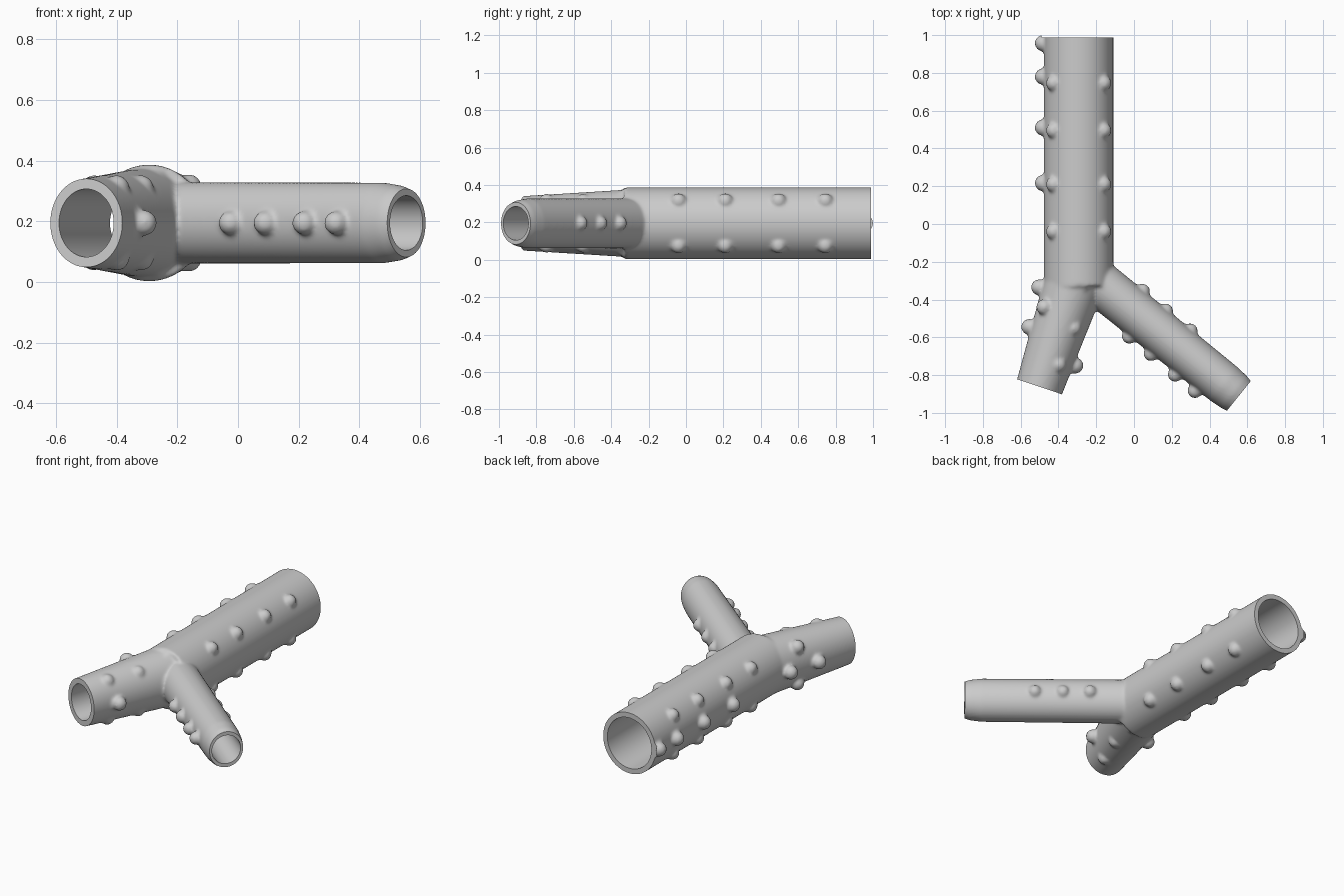
import bpy, bmesh, math
from mathutils import Vector, Matrix

if "Cube" in bpy.data.objects:
    bpy.data.objects.remove(bpy.data.objects["Cube"])

ZC = 0.195      # height of every tube axis
SEG = 72


def tube(bm, start, end, sections):
    """Closed solid along start->end; sections are (distance from end, side radius, vertical radius)."""
    a, b = Vector((*start, ZC)), Vector((*end, ZC))
    d = (b - a).normalized()
    up = Vector((0, 0, 1))
    side = up.cross(d)
    rings = []
    for off, rs, rz in sections:
        c = a if off is None else b + d * off
        rings.append([bm.verts.new(c + side * rs * math.cos(t) + up * rz * math.sin(t))
                      for t in (2 * math.pi * i / SEG for i in range(SEG))])
    for r0, r1 in zip(rings, rings[1:]):
        for i in range(SEG):
            j = (i + 1) % SEG
            bm.faces.new((r0[i], r0[j], r1[j], r1[i]))
    bm.faces.new(rings[0][::-1])
    bm.faces.new(rings[-1])


def bump(bm, x, y, z, r=0.04):
    bmesh.ops.create_icosphere(bm, subdivisions=3, radius=r,
                               matrix=Matrix.Translation((x, y, z)))


def finish(bm, name):
    bmesh.ops.recalc_face_normals(bm, faces=bm.faces)
    me = bpy.data.meshes.new(name)
    bm.to_mesh(me)
    bm.free()
    ob = bpy.data.objects.new(name, me)
    bpy.context.collection.objects.link(ob)
    return ob


# Tube axes
main = ((-0.293, -0.33), (-0.293, 0.988))
front = ((-0.285, -0.22), (-0.50, -0.862))
right = ((-0.25, -0.262), (0.555, -0.91))

# Outer skin: three tubes, running slightly past their trimmed ends
bm = bmesh.new()
tube(bm, *main, [(None, 0.184, 0.192), (0.04, 0.184, 0.192)])
tube(bm, *front, [(None, 0.165, 0.186), (0.04, 0.123, 0.144)])
tube(bm, *right, [(None, 0.122, 0.134), (-0.10, 0.114, 0.133),
                  (-0.03, 0.108, 0.124), (0.0, 0.101, 0.113), (0.04, 0.094, 0.10)])

# Bumps on the main tube: four diagonal rows and one row on the left
for y in (-0.04, 0.21, 0.495, 0.745):
    for sx in (-1, 1):
        for sz in (-1, 1):
            bump(bm, -0.293 + sx * 0.131, y, ZC + sz * 0.118, 0.043)
for y in (0.957, 0.78, 0.51, 0.217):
    bump(bm, -0.482, y, ZC, 0.044)

# Bumps on the front branch: mirrored pairs above and below, plus side ones
for x, y, h in ((-0.475, -0.44, 0.115), (-0.275, -0.33, 0.135),
                (-0.32, -0.55, 0.115), (-0.40, -0.745, 0.115)):
    for sz in (-1, 1):
        bump(bm, x, y, ZC + sz * h, 0.043)
for x, y in ((-0.503, -0.335), (-0.555, -0.545), (-0.31, -0.75)):
    bump(bm, x, y, ZC, 0.043)

# Bumps on the right branch: one row on each side
for x, y in ((0.045, -0.355), (0.168, -0.46), (0.298, -0.565),
             (-0.025, -0.595), (0.09, -0.687), (0.218, -0.797), (0.323, -0.883)):
    bump(bm, x, y, ZC)

pipe = finish(bm, "branching_pipe")

# Fuse and soften the joints
m = pipe.modifiers.new("fuse", 'REMESH')
m.mode = 'VOXEL'
m.voxel_size = 0.009
m = pipe.modifiers.new("soften", 'SMOOTH')
m.factor = 0.5
m.iterations = 8

# Bores, each flaring at the open end to trim it flat
cutters = []
for name, axis, rs, rz, flare in (("main_bore", main, 0.155, 0.160, 0.197),
                                  ("front_bore", front, 0.095, 0.112, 0.22),
                                  ("right_bore", right, 0.086, 0.090, 0.2)):
    bm = bmesh.new()
    tube(bm, *axis, [(None, rs, rz), (0, rs, rz), (0, flare, flare), (0.1, flare, flare)])
    c = finish(bm, name)
    c.hide_render = True
    cutters.append(c)
    m = pipe.modifiers.new(name, 'BOOLEAN')
    m.operation = 'DIFFERENCE'
    m.solver = 'MANIFOLD'
    m.object = c

# Apply everything and drop the cutters
deps = bpy.context.evaluated_depsgraph_get()
mesh = bpy.data.meshes.new_from_object(pipe.evaluated_get(deps))
pipe.modifiers.clear()
pipe.data = mesh
for c in cutters:
    bpy.data.objects.remove(c)

bpy.context.view_layer.objects.active = pipe
pipe.select_set(True)
bpy.ops.object.shade_smooth_by_angle(angle=math.radians(40))
